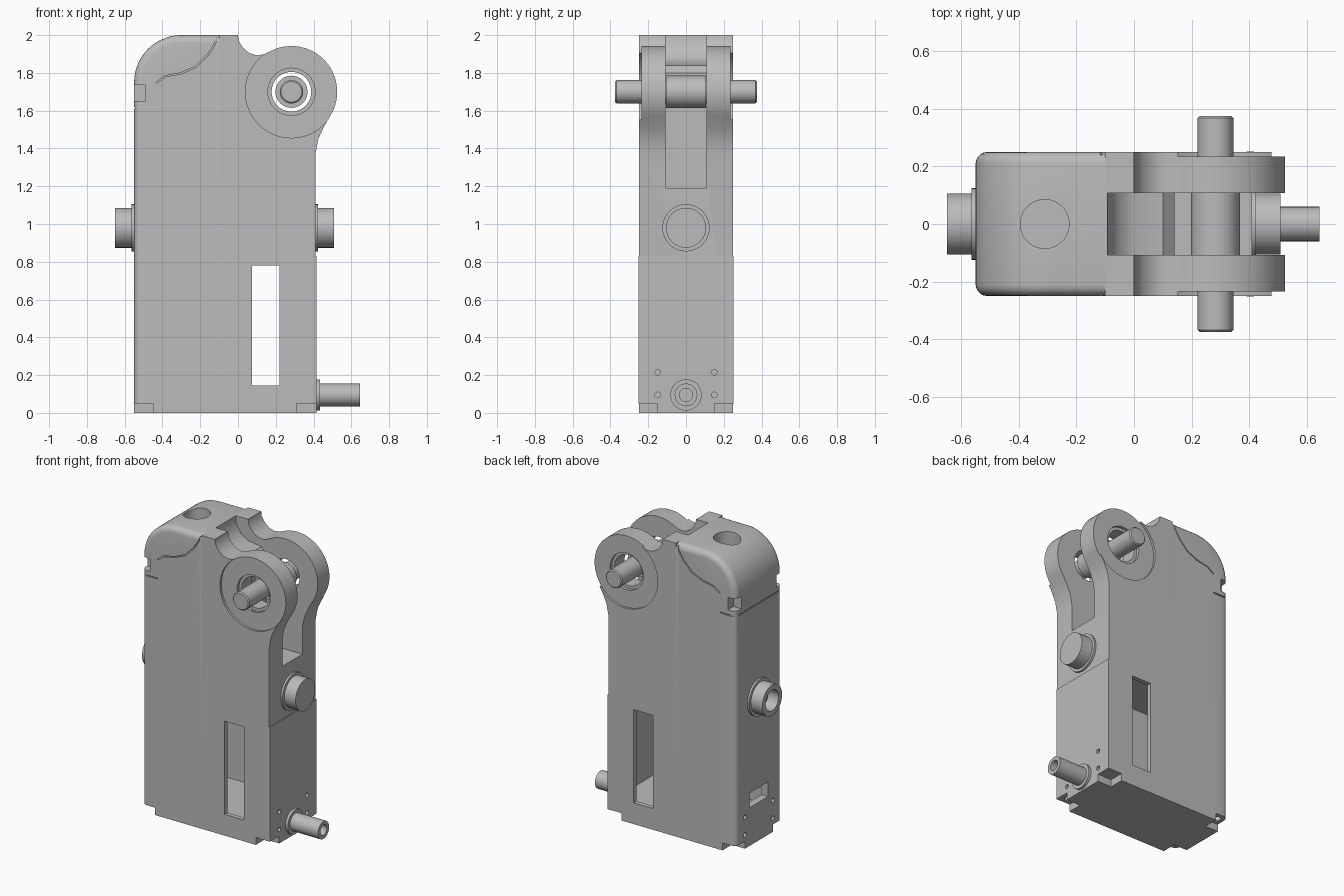
import bpy, bmesh, math
from mathutils import Matrix, Vector

if "Cube" in bpy.data.objects:
    bpy.data.objects.remove(bpy.data.objects["Cube"])

GREY = (0.5, 0.5, 0.5, 1)
metal = bpy.data.materials.new("plain grey")
metal.use_nodes = True
metal.diffuse_color = GREY
metal.node_tree.nodes["Principled BSDF"].inputs["Base Color"].default_value = GREY

X, Y, Z = Vector((1, 0, 0)), Vector((0, 1, 0)), Vector((0, 0, 1))
cutters, parts = [], []


def finish(name, bm, cutter):
    bmesh.ops.recalc_face_normals(bm, faces=bm.faces)
    mesh = bpy.data.meshes.new(name)
    bm.to_mesh(mesh)
    bm.free()
    mesh.materials.append(metal)
    ob = bpy.data.objects.new(name, mesh)
    bpy.context.collection.objects.link(ob)
    ob.hide_render = cutter
    (cutters if cutter else parts).append(ob)
    return ob


def prism(name, outline, y0, y1, cutter=False, round_if=None, radius=0.04):
    """Extrude an x-z outline along y, rounding rim edges chosen by a rule."""
    bm = bmesh.new()
    face = bm.faces.new([bm.verts.new((x, y0, z)) for x, z in outline])
    new = bmesh.ops.extrude_face_region(bm, geom=[face])["geom"]
    moved = [v for v in new if isinstance(v, bmesh.types.BMVert)]
    bmesh.ops.translate(bm, verts=moved, vec=(0, y1 - y0, 0))
    if round_if:
        rim = [e for e in bm.edges
               if abs(e.verts[0].co.y - e.verts[1].co.y) < 1e-5
               and round_if(e.verts[0].co, e.verts[1].co)]
        bmesh.ops.recalc_face_normals(bm, faces=bm.faces)
        bmesh.ops.bevel(bm, geom=rim, offset=radius, segments=5,
                        profile=0.5, affect='EDGES')
    return finish(name, bm, cutter)


def box(name, xs, ys, zs, cutter=True, **kw):
    outline = [(xs[0], zs[0]), (xs[1], zs[0]), (xs[1], zs[1]), (xs[0], zs[1])]
    return prism(name, outline, ys[0], ys[1], cutter, **kw)


def turned(name, profile, axis, origin, cutter=False, steps=40):
    """Lathe (radius, distance) pairs around an axis."""
    bm = bmesh.new()
    verts = [bm.verts.new((r, 0, a)) for r, a in profile]
    edges = [bm.edges.new(pair) for pair in zip(verts, verts[1:])]
    bmesh.ops.spin(bm, geom=verts + edges, cent=(0, 0, 0), axis=(0, 0, 1),
                   angle=math.tau, steps=steps)
    bmesh.ops.remove_doubles(bm, verts=bm.verts, dist=1e-5)
    turn = Z.rotation_difference(axis).to_matrix().to_4x4()
    bm.transform(Matrix.Translation(origin) @ turn)
    return finish(name, bm, cutter)


def drill(name, r, a0, a1, axis, origin, steps=40):
    return turned(name, [(0, a0), (r, a0), (r, a1), (0, a1)], axis, origin, True, steps)


def arc(cx, cz, r, start, end, n):
    angles = [math.radians(start + (end - start) * i / n) for i in range(n + 1)]
    return [(cx + r * math.cos(a), cz + r * math.sin(a)) for a in angles]


# Housing: rounded back half and eared front half
SPLIT, PIVOT = -0.1, Vector((0.283, 0, 1.70))
back = [(SPLIT, 0), (SPLIT, 2.0)] + arc(-0.30, 1.75, 0.25, 90, 180, 14) + [(-0.55, 0)]
prism("housing_back", back, -0.25, 0.25,
      round_if=lambda a, b: not (a.x == b.x and abs(a.x - SPLIT) < 1e-5)
      and not (a.z == 0 and b.z == 0))
ear = [(SPLIT, 0), (0.41, 0), (0.41, 1.37), (0.425, 1.45), (0.455, 1.515)]
ear += arc(PIVOT.x, PIVOT.z, 0.242, -32, 118, 36)
ear += [(0.135, 1.898), (0.10, 1.893), (0.06, 1.905), (0.025, 1.935),
        (0.004, 1.97), (0, 2.0), (SPLIT, 2.0)]
prism("housing_front", ear, -0.25, 0.25)
box("lower_cover", (0.39, 0.416), (-0.251, 0.251), (0, 0.83), False)

# Slot between the ears
slot = [(-0.095, 2.1), (-0.09, 1.95), (-0.05, 1.885), (0.0, 1.855), (0.1, 1.84),
        (0.14, 1.80), (0.14, 1.19), (0.6, 1.19), (0.6, 2.1)]
prism("slot_cutter", slot, -0.108, 0.108, True)

# Hollow inside, side window and rear port
box("cavity_cutter", (-0.5, 0.365), (-0.22, 0.22), (0.135, 0.9))
box("window_cutter", (0.075, 0.22), (-0.3, 0.3), (0.145, 0.78))
box("port_cutter", (-0.6, -0.45), (-0.1, 0.1), (0.26, 0.36))
box("rear_seam_cutter", (-0.6, -0.545), (-0.3, 0.3), (1.612, 1.62))

# Blind hole in the cap
drill("cap_hole_cutter", 0.085, 1.85, 2.1, Z, Vector((-0.31, 0, 0)))

# Details mirrored on both sides
seam = [(-0.102, 2.01), (-0.12, 1.95), (-0.16, 1.89), (-0.22, 1.83),
        (-0.30, 1.795), (-0.38, 1.78), (-0.43, 1.745)]
seam += [(x - 0.005, z + 0.005) for x, z in reversed(seam)]
for s in (-1, 1):
    def span(a, b):
        return sorted((s * a, s * b))
    prism("cap_seam_cutter", seam, *span(0.24, 0.3), True)
    box("side_seam_cutter", (-0.6, -0.43), span(0.243, 0.3), (1.613, 1.62))
    box("corner_notch_cutter", (-0.6, -0.49), span(0.19, 0.3), (1.65, 1.735))
    drill("ear_recess_cutter", 0.244, 0.235, 0.3, Y * s, PIVOT, 64)
    drill("bushing_cutter", 0.125, 0.215, 0.31, Y * s, PIVOT)
    drill("pivot_hole_cutter", 0.105, 0.09, 0.32, Y * s, PIVOT)
    for xs, hx in (((-0.6, -0.45), -0.5), ((0.31, 0.5), 0.36)):
        box("foot_notch_cutter", xs, span(0.15, 0.3), (-0.1, 0.05))
        drill("foot_screw_cutter", 0.025, 0.03, 0.08, Z, Vector((hx, s * 0.2, 0)), 16)
    for z in (0.095, 0.215):
        drill("rear_screw_cutter", 0.015, 0.52, 0.6, -X, Vector((0, s * 0.15, z)), 14)
        drill("front_screw_cutter", 0.015, 0.38, 0.5, X, Vector((0, s * 0.15, z)), 14)

# Cut the housing pieces
for ob in parts:
    for c in cutters:
        mod = ob.modifiers.new(c.name, 'BOOLEAN')
        mod.operation, mod.solver, mod.object = 'DIFFERENCE', 'EXACT', c
bpy.context.view_layer.update()
deps = bpy.context.evaluated_depsgraph_get()
cut = [bpy.data.meshes.new_from_object(ob.evaluated_get(deps)) for ob in parts]
for ob, mesh in zip(parts, cut):
    ob.modifiers.clear()
    ob.data = mesh
for c in cutters:
    bpy.data.objects.remove(c)

# Pivot pin with its sleeve
turned("pivot_pin", [(0, -0.375), (0.055, -0.375), (0.062, -0.368), (0.062, -0.107),
                     (0.085, -0.107), (0.085, 0.107), (0.062, 0.107),
                     (0.062, 0.368), (0.055, 0.375), (0, 0.375)], Y, PIVOT)

# Collared fittings on the front and rear faces
turned("front_knob", [(0, 0.40), (0.125, 0.40), (0.125, 0.424), (0.106, 0.424),
                      (0.106, 0.508), (0, 0.508)], X, Vector((0, 0, 0.98)))
turned("rear_socket", [(0, 0.53), (0.125, 0.53), (0.125, 0.564), (0.106, 0.564),
                       (0.106, 0.65), (0.07, 0.65), (0.07, 0.57), (0, 0.57)],
       -X, Vector((0, 0, 0.98)))
turned("outlet_tube", [(0, 0.40), (0.083, 0.40), (0.083, 0.434), (0.06, 0.434),
                       (0.06, 0.645), (0.035, 0.645), (0.035, 0.5), (0, 0.5)],
       X, Vector((0, 0, 0.095)))

# Smooth the round surfaces, keep edges sharp
for ob in bpy.context.selected_objects:
    ob.select_set(False)
for ob in parts:
    ob.select_set(True)
    bpy.context.view_layer.objects.active = ob
bpy.ops.object.shade_smooth_by_angle(angle=math.radians(30))
